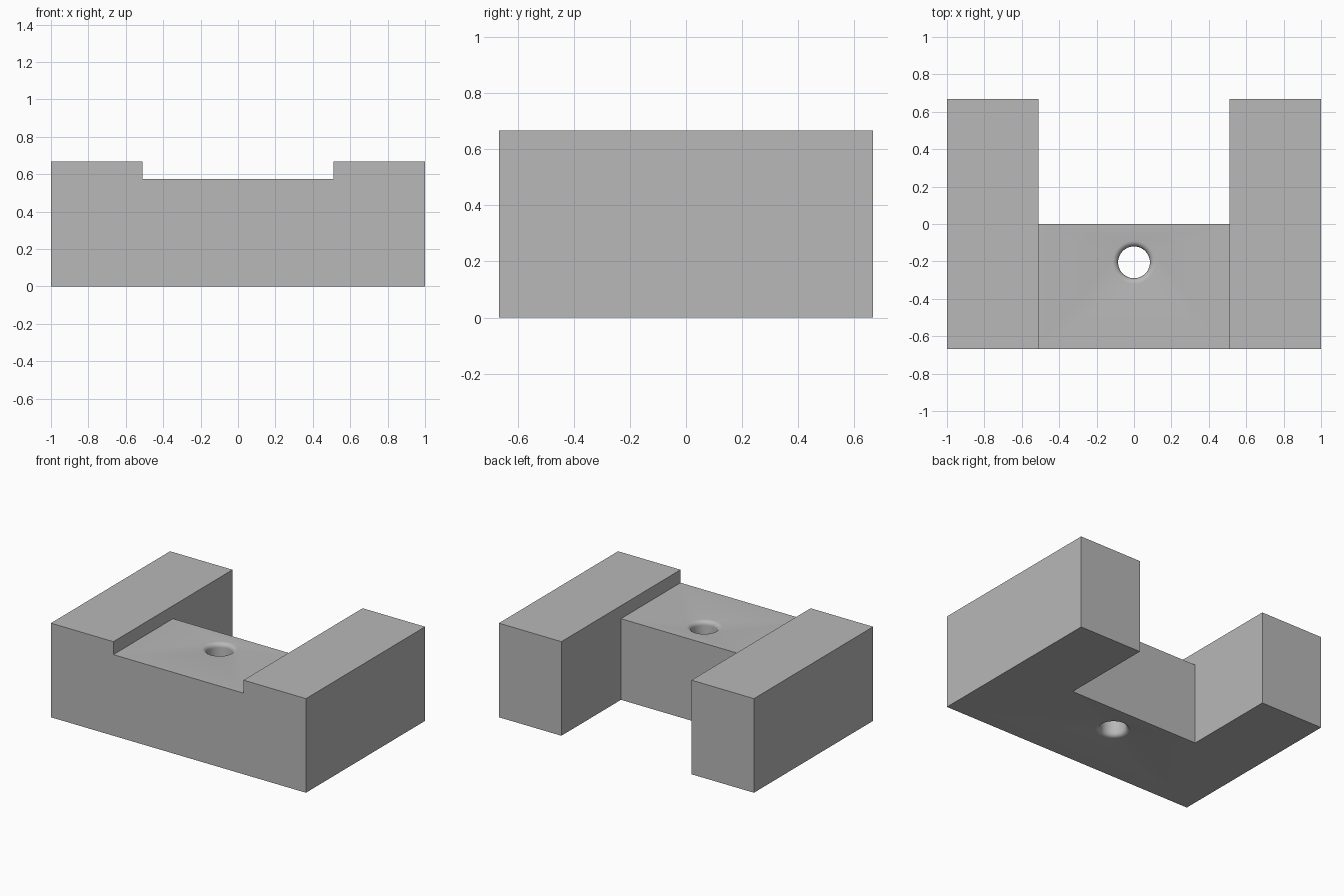
import bpy
import bmesh
from math import sin, cos, pi, radians

cube = bpy.data.objects.get("Cube")
if cube:
    bpy.data.objects.remove(cube, do_unlink=True)

HALF_DEPTH = 0.667
HEIGHT = 0.667
ARM_X = 0.51       # inner side of each arm
SADDLE_Z = 0.575   # top of the bridge between the arms
HOLE_Y, HOLE_R, ROUND = -0.205, 0.085, 0.03

grey = bpy.data.materials.new("plain grey")
grey.use_nodes = True
colour = (0.48, 0.48, 0.48, 1)
grey.diffuse_color = colour
grey.node_tree.nodes["Principled BSDF"].inputs["Base Color"].default_value = colour


def make_object(name, bm):
    bmesh.ops.recalc_face_normals(bm, faces=bm.faces)
    mesh = bpy.data.meshes.new(name)
    bm.to_mesh(mesh)
    bm.free()
    mesh.materials.append(grey)
    obj = bpy.data.objects.new(name, mesh)
    bpy.context.collection.objects.link(obj)
    return obj


def extrude_profile(name, points, y0, y1):
    """Extrude an x-z outline along y."""
    bm = bmesh.new()
    face = bm.faces.new([bm.verts.new((x, y0, z)) for x, z in points])
    new = bmesh.ops.extrude_face_region(bm, geom=[face])["geom"]
    verts = [v for v in new if isinstance(v, bmesh.types.BMVert)]
    bmesh.ops.translate(bm, verts=verts, vec=(0, y1 - y0, 0))
    return make_object(name, bm)


def lathe(name, profile, y, sides=48):
    """Closed turned solid from (radius, z) points."""
    bm = bmesh.new()
    rings = [[bm.verts.new((r * cos(2 * pi * i / sides), y + r * sin(2 * pi * i / sides), z))
              for i in range(sides)] for r, z in profile]
    for low, high in zip(rings, rings[1:]):
        for i in range(sides):
            j = (i + 1) % sides
            bm.faces.new((low[i], low[j], high[j], high[i]))
    bm.faces.new(rings[0][::-1])
    bm.faces.new(rings[-1])
    return make_object(name, bm)


def cut(target, cutter):
    mod = target.modifiers.new("cut", "BOOLEAN")
    mod.operation = "DIFFERENCE"
    mod.solver = "EXACT"
    mod.object = cutter
    cutter.hide_render = True
    bpy.ops.object.select_all(action="DESELECT")
    target.select_set(True)
    bpy.context.view_layer.objects.active = target
    bpy.ops.object.modifier_apply(modifier=mod.name)
    bpy.data.objects.remove(cutter, do_unlink=True)


# Body: stepped front outline, full depth
outline = [(-1, 0), (1, 0), (1, HEIGHT), (ARM_X, HEIGHT), (ARM_X, SADDLE_Z),
           (-ARM_X, SADDLE_Z), (-ARM_X, HEIGHT), (-1, HEIGHT)]
body = extrude_profile("u_shaped_block", outline, -HALF_DEPTH, HALF_DEPTH)

# Rear opening between the arms
notch = [(-ARM_X, -0.1), (ARM_X, -0.1), (ARM_X, 1), (-ARM_X, 1)]
cut(body, extrude_profile("rear_notch_cutter", notch, 0, 1))

# Through hole with rounded rims at both ends
arc = [(HOLE_R + ROUND * (1 - cos(t)), ROUND * (1 - sin(t)))
       for t in [pi / 2 * i / 6 for i in range(7)]]
wide = HOLE_R + ROUND
profile = [(wide, -0.1)] + arc[::-1]
profile += [(r, SADDLE_Z - z) for r, z in arc] + [(wide, SADDLE_Z + 0.1)]
cut(body, lathe("hole_cutter", profile, HOLE_Y))

body.select_set(True)
bpy.context.view_layer.objects.active = body
bpy.ops.object.shade_smooth_by_angle(angle=radians(30))
